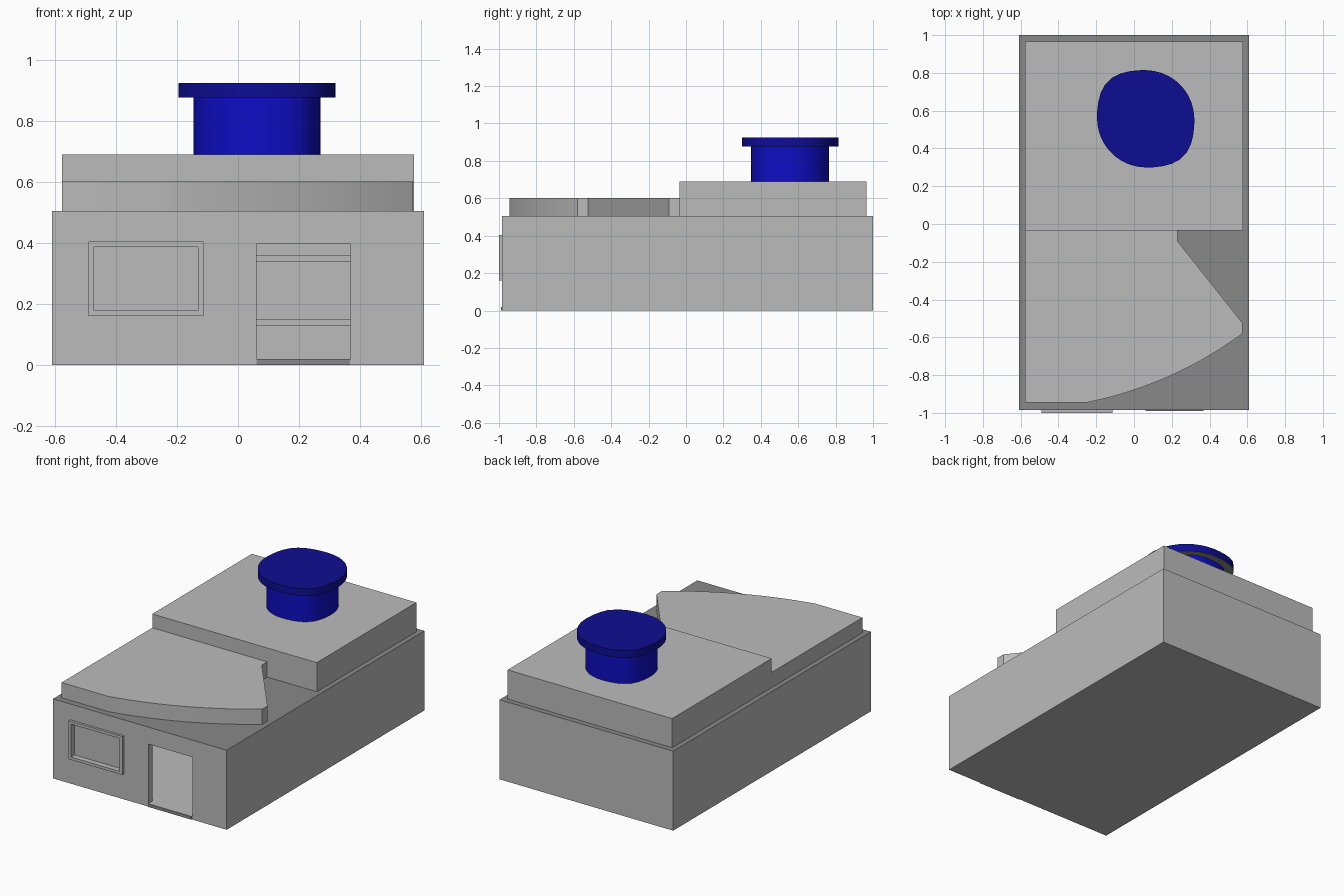
import bpy
import bmesh
from math import radians, cos, sin, pi
from mathutils import Vector

cube = bpy.data.objects.get("Cube")
if cube:
    bpy.data.objects.remove(cube, do_unlink=True)


def material(name, rgb):
    mat = bpy.data.materials.new(name)
    mat.use_nodes = True
    colour = (*rgb, 1)
    mat.diffuse_color = colour
    mat.node_tree.nodes["Principled BSDF"].inputs["Base Color"].default_value = colour
    return mat


LIGHT = material("light grey", (0.5, 0.5, 0.5))
DARK = material("dark grey", (0.25, 0.25, 0.25))
BLUE = material("blue", (0.004, 0.004, 0.55))
NAVY = material("dark blue", (0.004, 0.004, 0.29))


def prism(name, outline, z0, z1, *mats, smooth=False):
    """Extrude an outline, given anticlockwise, from z0 to z1."""
    bm = bmesh.new()
    low = [bm.verts.new((x, y, z0)) for x, y in outline]
    high = [bm.verts.new((x, y, z1)) for x, y in outline]
    bm.faces.new(low[::-1])
    bm.faces.new(high)
    n = len(outline)
    for i in range(n):
        j = (i + 1) % n
        bm.faces.new((low[i], low[j], high[j], high[i]))
    mesh = bpy.data.meshes.new(name)
    bm.to_mesh(mesh)
    bm.free()
    obj = bpy.data.objects.new(name, mesh)
    bpy.context.collection.objects.link(obj)
    for mat in mats:
        mesh.materials.append(mat)
    if smooth:
        bpy.ops.object.select_all(action="DESELECT")
        obj.select_set(True)
        bpy.context.view_layer.objects.active = obj
        bpy.ops.object.shade_smooth_by_angle(angle=radians(20))
    return obj


def box(name, x0, x1, y0, y1, z0, z1, *mats):
    return prism(name, [(x0, y0), (x1, y0), (x1, y1), (x0, y1)], z0, z1, *mats)


def cut(obj, *bounds):
    """Subtract a box from the object and drop the cutter."""
    cutter = box("cutter", *bounds, LIGHT)
    cutter.hide_render = True
    mod = obj.modifiers.new("cut", "BOOLEAN")
    mod.operation = "DIFFERENCE"
    mod.solver = "EXACT"
    mod.object = cutter
    bpy.context.view_layer.objects.active = obj
    bpy.ops.object.modifier_apply(modifier=mod.name)
    bpy.data.objects.remove(cutter, do_unlink=True)


def frame(name, x0, x1, y0, y1, z0, z1, rim):
    obj = box(name, x0, x1, y0, y1, z0, z1, LIGHT)
    cut(obj, x0 + rim, x1 - rim, y0 - 0.1, y1 + 0.1, z0 + rim, z1 - rim)


# Hollow ground floor with a doorway and a window recess
walls = box("ground_floor", -0.61, 0.61, -0.985, 1, 0, 0.505, LIGHT, DARK)
cut(walls, -0.575, 0.575, -0.945, 0.965, 0.02, 0.47)
cut(walls, 0.06, 0.37, -1.1, -0.9, 0.02, 0.397)
cut(walls, -0.473, -0.13, -1.1, -0.965, 0.178, 0.387)
for face in walls.data.polygons:
    top = face.normal.z > 0.9 and face.center.z > 0.5
    face.material_index = 1 if top else 0

# Door sill and window frames
box("door_sill", 0.06, 0.367, -0.989, -0.985, 0, 0.02, DARK)
frame("front_window_frame", -0.49, -0.113, -1, -0.985, 0.16, 0.405, 0.018)
frame("inner_wall_frame", -0.45, 0.45, 0.95, 0.965, 0.13, 0.36, 0.02)

# Upper storey
box("upper_storey", -0.578, 0.578, -0.035, 0.965, 0.505, 0.69, LIGHT)

# Terrace with a curved front edge and a slanted side
start, bend, end = Vector((-0.25, -0.945)), Vector((0.2, -0.855)), Vector((0.575, -0.58))
steps = 14
curve = [start * (1 - t) ** 2 + bend * 2 * t * (1 - t) + end * t * t
         for t in (i / steps for i in range(steps + 1))]
terrace = [(-0.578, -0.035), (-0.578, -0.945)] + [tuple(p) for p in curve]
terrace += [(0.575, -0.525), (0.23, -0.09), (0.23, -0.035)]
prism("terrace", terrace, 0.505, 0.602, LIGHT, smooth=True)


# Round tower and cap, pulled out slightly at two opposite corners
def rounded(radius, sides=36):
    points = []
    for i in range(sides):
        a = 2 * pi * i / sides
        r = radius * (1 + 0.1 * abs(cos(a - radians(135))) ** 10)
        points.append((0.062 + r * cos(a), 0.557 + r * sin(a)))
    return points


prism("tower", rounded(0.208), 0.69, 0.88, BLUE, smooth=True)
cap = prism("tower_cap", rounded(0.257), 0.878, 0.925, NAVY, DARK, smooth=True)
for face in cap.data.polygons:
    face.material_index = 1 if face.normal.z < -0.9 else 0
